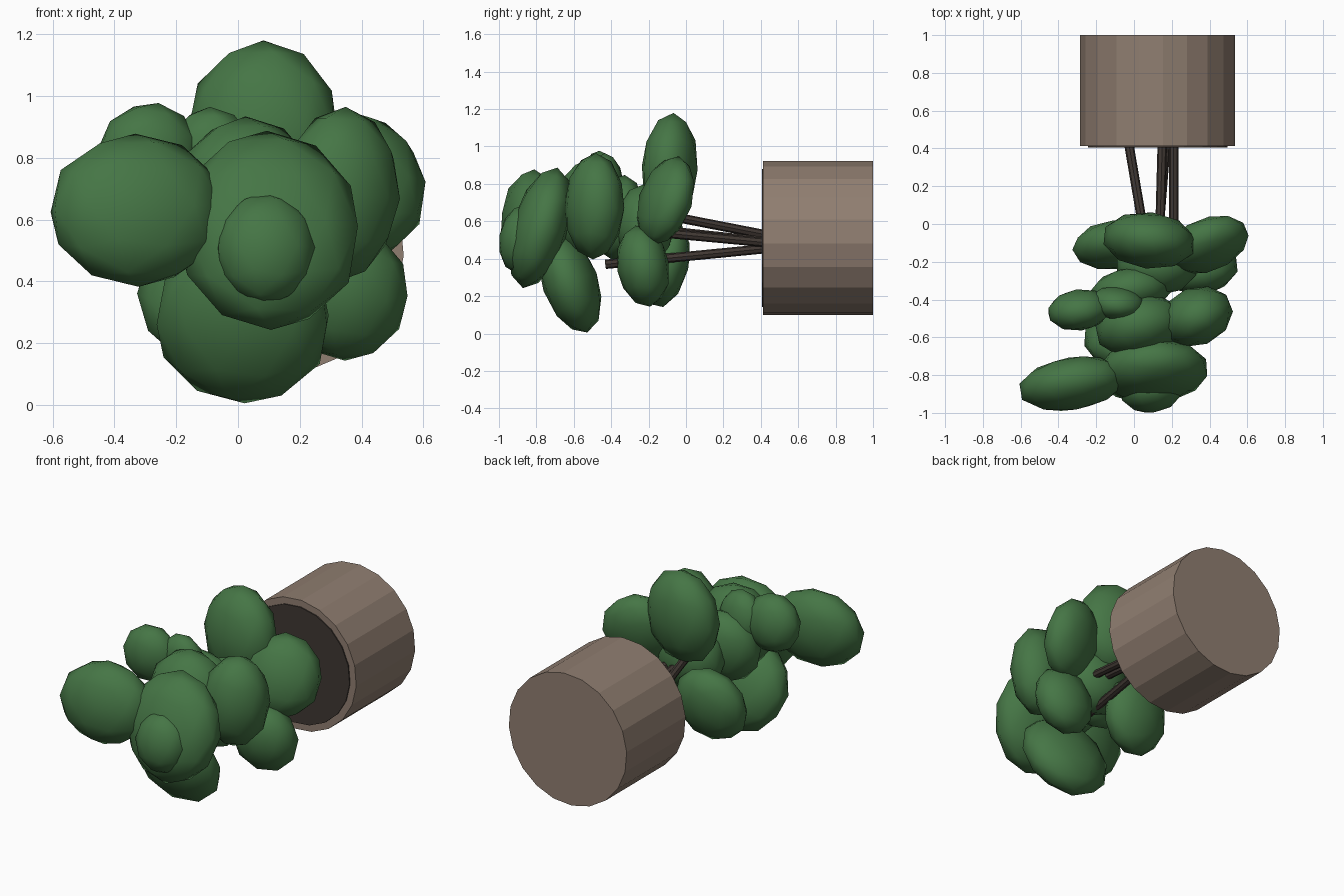
import bpy, bmesh, math
from mathutils import Vector, Matrix, Euler

if "Cube" in bpy.data.objects:
    bpy.data.objects.remove(bpy.data.objects["Cube"])


def material(name, rgb):
    m = bpy.data.materials.new(name)
    m.diffuse_color = (*rgb, 1)
    m.use_nodes = True
    m.node_tree.nodes["Principled BSDF"].inputs["Base Color"].default_value = m.diffuse_color
    return m


GREEN = material("leaf_green", (0.06, 0.18, 0.06))
CLAY = material("clay", (0.28, 0.21, 0.165))
DARK = material("dark_brown", (0.05, 0.038, 0.032))


def finish(name, bm, mat, smooth=False):
    mesh = bpy.data.meshes.new(name)
    bmesh.ops.recalc_face_normals(bm, faces=bm.faces)
    for f in bm.faces:
        f.smooth = smooth
    bm.to_mesh(mesh)
    bm.free()
    mesh.materials.append(mat)
    ob = bpy.data.objects.new(name, mesh)
    bpy.context.collection.objects.link(ob)
    return ob


def rod(name, a, b, r, sides, mat, smooth=False, spin=0.0):
    """Capped cylinder between two points."""
    a, b = Vector(a), Vector(b)
    d = b - a
    rot = d.to_track_quat('Z', 'Y').to_matrix().to_4x4()
    bm = bmesh.new()
    bmesh.ops.create_cone(bm, cap_ends=True, segments=sides, radius1=r, radius2=r,
                          depth=d.length,
                          matrix=Matrix.Translation((a + b) / 2) @ rot @ Matrix.Rotation(spin, 4, 'Z'))
    return finish(name, bm, mat, smooth)


def leaf(name, centre, half, tilt=0, yaw=0, roll=0):
    """Flattened low-poly ball of foliage."""
    rot = Euler([math.radians(v) for v in (tilt, roll, yaw)]).to_matrix().to_4x4()
    bm = bmesh.new()
    bmesh.ops.create_icosphere(bm, subdivisions=2, radius=1.0,
                               matrix=Matrix.Translation(centre) @ rot @ Matrix.Diagonal((*half, 1)))
    return finish(name, bm, GREEN, True)


# pot lying on its side, soil just proud of the rim
PX, PZ = 0.125, 0.51
rod("pot", (PX, 0.413, PZ), (PX, 1.0, PZ), 0.412, 20, CLAY, spin=math.radians(4))
rod("soil", (PX, 0.406, PZ), (PX, 0.45, PZ), 0.37, 20, DARK, spin=math.radians(4))

# stems
stems = [
    ((-0.03, 0.44, 0.525), (0.07, -0.15, 0.64)),
    ((0.15, 0.44, 0.49), (0.13, -0.30, 0.57)),
    ((0.21, 0.44, 0.485), (0.21, -0.15, 0.54)),
    ((0.17, 0.44, 0.455), (0.10, -0.43, 0.37)),
]
for i, (a, b) in enumerate(stems):
    rod(f"stem_{i + 1}", a, b, 0.025, 8, DARK)

# foliage: centre, half sizes, tilt, yaw, roll
leaves = [
    ((-0.327, -0.845, 0.63), (0.29, 0.14, 0.25), -8, 9, 0),
    ((0.10, -0.78, 0.565), (0.30, 0.15, 0.335), -16, 4, 0),
    ((0.09, -0.885, 0.505), (0.165, 0.115, 0.185), -8, 5, 0),
    ((0.015, -0.62, 0.275), (0.29, 0.15, 0.285), 19, -4, 0),
    ((0.35, -0.23, 0.36), (0.205, 0.14, 0.22), 10, 6, 0),
    ((-0.10, -0.11, 0.37), (0.225, 0.125, 0.24), -14, 0, 25),
    ((0.39, -0.11, 0.71), (0.23, 0.125, 0.25), -18, 22, 0),
    ((0.33, -0.49, 0.68), (0.20, 0.155, 0.285), 0, 22, 4),
    ((0.08, -0.087, 0.885), (0.25, 0.15, 0.295), -4, -6, 0),
    ((-0.29, -0.455, 0.80), (0.17, 0.11, 0.18), 4, 8, 10),
    ((-0.09, -0.42, 0.79), (0.15, 0.09, 0.175), 5, -5, 0),
    ((-0.02, -0.36, 0.62), (0.22, 0.13, 0.23), -8, 10, 0),
    ((0.03, -0.54, 0.67), (0.24, 0.165, 0.265), -6, 12, 0),
    ((0.12, -0.22, 0.58), (0.22, 0.16, 0.22), 0, 0, 0),
]
for i, spec in enumerate(leaves):
    leaf(f"foliage_{i + 1}", *spec)
